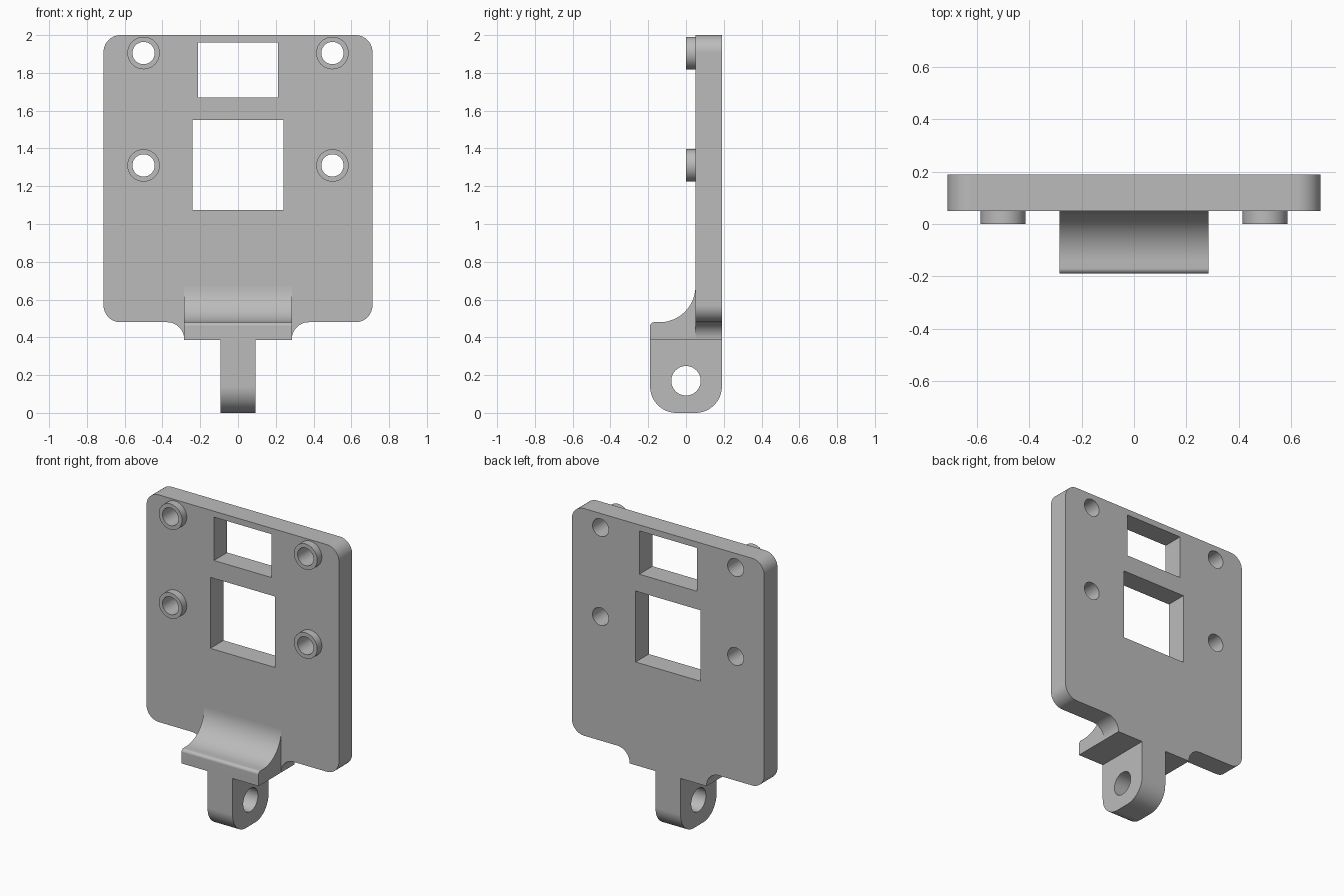
import bpy, bmesh
from math import sin, cos, pi, radians
from mathutils import Vector

cube = bpy.data.objects.get("Cube")
if cube:
    bpy.data.objects.remove(cube, do_unlink=True)

grey = bpy.data.materials.new("plain grey")
grey.use_nodes = True
colour = (0.5, 0.5, 0.5, 1)
grey.diffuse_color = colour
grey.node_tree.nodes["Principled BSDF"].inputs["Base Color"].default_value = colour


def arc(u, v, r, start, end, steps=14):
    """Points along a circular arc, angles in degrees."""
    angles = [radians(start + (end - start) * i / steps) for i in range(steps + 1)]
    return [(u + r * cos(a), v + r * sin(a)) for a in angles]


def circle(u, v, r):
    return arc(u, v, r, 0, 360, 48)[:-1]


def rect(u0, u1, v0, v1):
    return [(u0, v0), (u1, v0), (u1, v1), (u0, v1)]


def prism(name, outline, axis, low, high):
    """Extrude an outline: (x, z) along y, or (y, z) along x."""
    def place(p, d):
        return Vector((p[0], d, p[1])) if axis == "y" else Vector((d, p[0], p[1]))
    bm = bmesh.new()
    face = bm.faces.new([bm.verts.new(place(p, low)) for p in outline])
    ext = bmesh.ops.extrude_face_region(bm, geom=[face])
    top = [g for g in ext["geom"] if isinstance(g, bmesh.types.BMVert)]
    shift = place((0, 0), high - low)
    bmesh.ops.translate(bm, verts=top, vec=shift)
    bmesh.ops.recalc_face_normals(bm, faces=bm.faces)
    mesh = bpy.data.meshes.new(name)
    bm.to_mesh(mesh)
    bm.free()
    mesh.materials.append(grey)
    obj = bpy.data.objects.new(name, mesh)
    bpy.context.collection.objects.link(obj)
    return obj


def finish(obj, axis, holes, low, high):
    """Cut the holes through the part, then shade it."""
    bpy.ops.object.select_all(action="DESELECT")
    obj.select_set(True)
    bpy.context.view_layer.objects.active = obj
    for outline in holes:
        cutter = prism("cutter", outline, axis, low - 0.1, high + 0.1)
        cutter.hide_render = True
        mod = obj.modifiers.new("hole", "BOOLEAN")
        mod.operation = "DIFFERENCE"
        mod.solver = "EXACT"
        mod.object = cutter
        bpy.ops.object.modifier_apply(modifier=mod.name)
        bpy.data.objects.remove(cutter, do_unlink=True)
    bpy.ops.object.shade_smooth_by_angle(angle=radians(30))
    weighted = obj.modifiers.new("flat sides", "WEIGHTED_NORMAL")
    weighted.keep_sharp = True


def part(name, outline, axis, low, high, holes=()):
    finish(prism(name, outline, axis, low, high), axis, holes, low, high)


# Mounting plate: rounded corners, and a filleted tab at the bottom
W, R, TAB, BASE, FOOT = 0.712, 0.09, 0.285, 0.48, 0.385
FRONT, BACK = 0.05, 0.19
half = [(TAB, FOOT)]
half += arc(TAB + R, BASE - R, R, 180, 90)
half += arc(W - R, BASE + R, R, -90, 0)
half += arc(W - R, 2 - R, R, 0, 90)
outline = half + [(-x, z) for x, z in reversed(half)]
screws = [(x, z) for x in (-0.5, 0.5) for z in (1.31, 1.905)]
windows = [rect(-0.213, 0.213, 1.67, 1.96), rect(-0.24, 0.24, 1.075, 1.55)]
bores = [circle(x, z, 0.059) for x, z in screws]
part("mounting_plate", outline, "y", FRONT, BACK, windows + bores)

# Hollow standoffs around the screw holes
for i, (x, z) in enumerate(screws):
    part(f"standoff_{i + 1}", circle(x, z, 0.086), "y", 0, FRONT,
         [circle(x, z, 0.059)])

# Support ledge with a concave sweep up to the plate
ledge = [(FRONT, FOOT), (-BACK, FOOT)]
ledge += arc(-BACK + 0.02, BASE - 0.02, 0.02, 180, 90, 6)
ledge += arc(-0.14, BASE + 0.19, 0.19, -90, 0, 20)
part("support_ledge", ledge, "x", -TAB, TAB)

# Pivot lug with a rounded foot and a cross hole
lug = [(BACK, FOOT), (-BACK, FOOT)]
lug += arc(-BACK + 0.14, 0.14, 0.14, 180, 270)
lug += arc(BACK - 0.14, 0.14, 0.14, 270, 360)
part("pivot_lug", lug, "x", -0.093, 0.093, [circle(0, 0.17, 0.078)])
